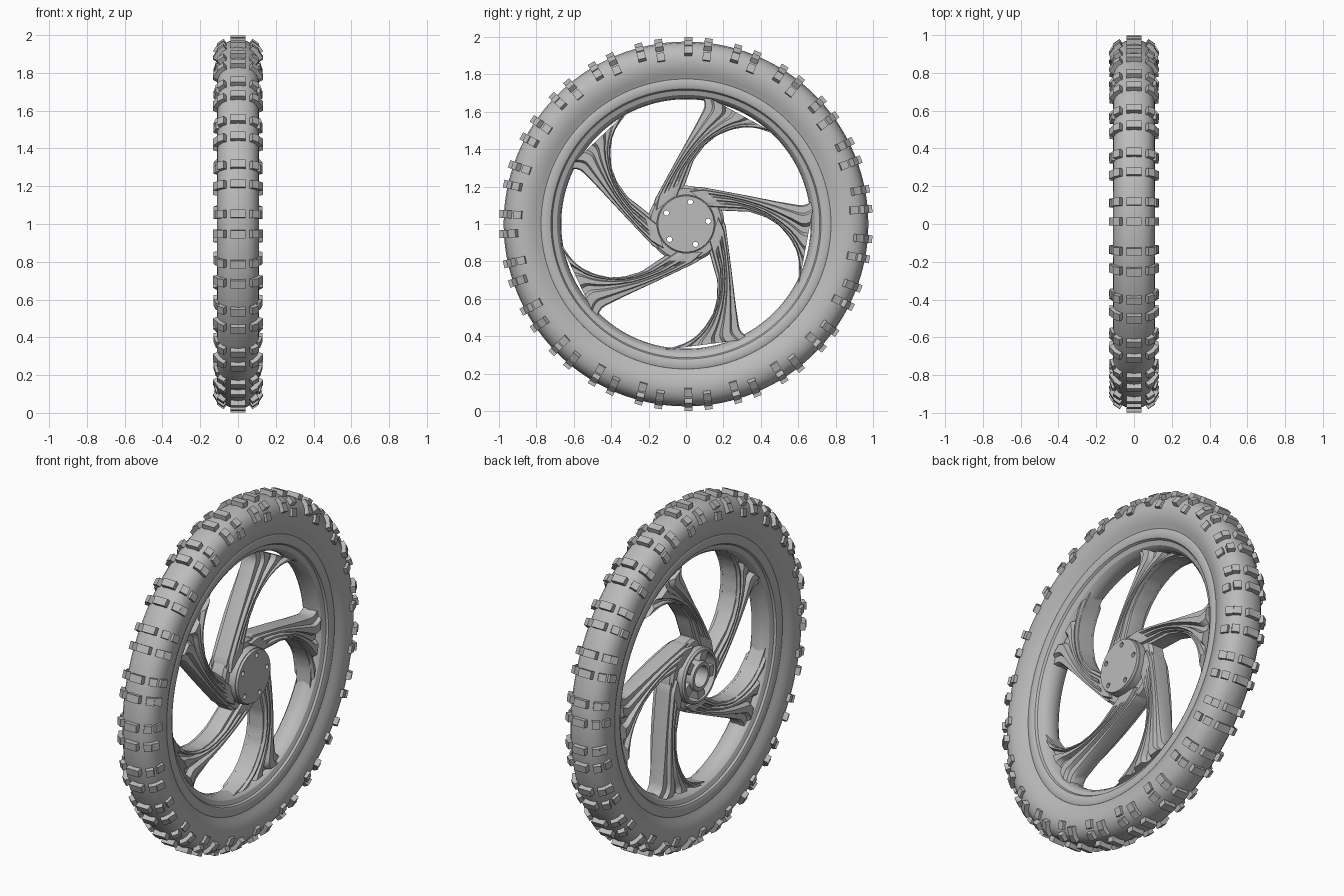
import bpy, bmesh, math
from mathutils import Matrix, Vector

if "Cube" in bpy.data.objects:
    bpy.data.objects.remove(bpy.data.objects["Cube"])

grey = bpy.data.materials.new("plain_grey")
grey.use_nodes = True
grey.diffuse_color = (0.5, 0.5, 0.5, 1)
grey.node_tree.nodes["Principled BSDF"].inputs["Base Color"].default_value = (0.5, 0.5, 0.5, 1)

CENTRE = Matrix.Translation((0, 0, 1))
STEP = math.tau / 5


def finish(bm, name, smooth=None):
    """Turn a bmesh built around the axle into a finished object."""
    bmesh.ops.transform(bm, matrix=CENTRE, verts=bm.verts)
    bmesh.ops.recalc_face_normals(bm, faces=bm.faces)
    mesh = bpy.data.meshes.new(name)
    bm.to_mesh(mesh)
    bm.free()
    mesh.materials.append(grey)
    obj = bpy.data.objects.new(name, mesh)
    bpy.context.collection.objects.link(obj)
    if smooth:
        bpy.ops.object.select_all(action='DESELECT')
        obj.select_set(True)
        bpy.context.view_layer.objects.active = obj
        bpy.ops.object.shade_smooth_by_angle(angle=math.radians(smooth))
    return obj


def lathe(name, profile, segments=96, smooth=30):
    """Revolve a closed (x, radius) outline about the axle."""
    bm = bmesh.new()
    rings = []
    for i in range(segments):
        a = math.tau * i / segments
        rings.append([bm.verts.new((x, r * math.cos(a), r * math.sin(a))) for x, r in profile])
    n = len(profile)
    for i in range(segments):
        p, q = rings[i], rings[(i + 1) % segments]
        for j in range(n):
            k = (j + 1) % n
            bm.faces.new((p[j], p[k], q[k], q[j]))
    return finish(bm, name, smooth)


def mirrored(half):
    return half + [(-x, r) for x, r in reversed(half) if x > 0]


def box(bm, size, pos, tilt, angle):
    """Block at (x, radius), tilted across the tread and turned about the axle."""
    m = (Matrix.Rotation(angle, 4, 'X') @ Matrix.Translation((pos[0], 0, pos[1]))
         @ Matrix.Rotation(tilt, 4, 'Y') @ Matrix.Diagonal((*size, 1)))
    bmesh.ops.create_cube(bm, size=1, matrix=m)


# Tyre carcass
tyre = [(0.074, 0.755), (0.08, 0.772), (0.094, 0.80), (0.106, 0.83), (0.112, 0.865), (0.109, 0.9),
        (0.097, 0.93), (0.077, 0.953), (0.048, 0.968), (0, 0.975)]
lathe("tyre", mirrored(tyre), 128, 40)

# Tread knobs in alternating rows
bm = bmesh.new()
ROWS = 46
for i in range(ROWS):
    a = math.tau * (i + (0.1 if i % 2 else -0.1)) / ROWS
    box(bm, (0.078, 0.042, 0.04), (0, 0.979), 0, a)
    for s in (-1, 1):
        box(bm, (0.042, 0.042, 0.036), (s * 0.083, 0.954), s * 0.6, a)
        r, tilt = ((0.925, 1.0), (0.9, 1.3))[i % 2]
        box(bm, (0.045, 0.042, 0.03), (s * 0.108, r), s * tilt, a)
finish(bm, "tread_knobs")

# Rim with raised lips and a sloping inner barrel
rim = [(0.055, 0.79), (0.082, 0.775), (0.086, 0.766), (0.086, 0.735), (0.08, 0.722), (0.068, 0.715),
       (0.058, 0.69), (0.035, 0.672), (0, 0.667)]
lathe("rim", mirrored(rim), 128, 30)


def sample(points, t):
    """Point at fraction t of a polyline's length."""
    pts = [Vector(p) for p in points]
    left = t * sum((b - a).length for a, b in zip(pts, pts[1:]))
    for a, b in zip(pts, pts[1:]):
        d = (b - a).length
        if left <= d:
            return a.lerp(b, left / d)
        left -= d
    return pts[-1]


# Five swept spokes, lofted from a fluted section between two edge lines
straight = [(0, 0.19), (0.07, 0.2), (0.3, 0.157), (0.5, 0.118), (0.62, 0.098), (0.655, 0.11), (0.69, 0.14)]
swept = [(0.155, 0.075), (0.22, 0.07), (0.34, 0.066), (0.43, 0.035), (0.5, -0.01), (0.555, -0.075),
         (0.59, -0.14), (0.605, -0.2), (0.605, -0.26), (0.6, -0.34)]
# (fraction across, half thickness, groove flag)
section = [(0, 0.03, 0), (0.02, 0.044, 0), (0.12, 0.046, 0), (0.15, 0.066, 0), (0.27, 0.066, 0),
           (0.31, 0.04, 1), (0.39, 0.04, 1), (0.43, 0.066, 0), (0.55, 0.066, 0), (0.59, 0.04, 1),
           (0.67, 0.04, 1), (0.71, 0.064, 0), (0.82, 0.064, 0), (0.86, 0.046, 0),
           (0.98, 0.044, 0), (1, 0.03, 0)]
bm = bmesh.new()
N = 28
for k in range(5):
    rot = Matrix.Rotation(k * STEP, 4, 'X')
    rings = []
    for i in range(N + 1):
        t = i / N
        u, l = sample(straight, t), sample(swept, t)
        deep = min(1, max(0, (t - 0.1) / 0.08))
        upper, lower = [], []
        for f, h, groove in section:
            p = u.lerp(l, f)
            if groove:
                h = 0.066 + (h - 0.066) * deep
            upper.append(bm.verts.new(rot @ Vector((h, p.x, p.y))))
            lower.append(bm.verts.new(rot @ Vector((-h, p.x, p.y))))
        rings.append(upper + lower[::-1])
    for p, q in zip(rings, rings[1:]):
        for j in range(len(p)):
            m = (j + 1) % len(p)
            bm.faces.new((p[j], p[m], q[m], q[j]))
    bm.faces.new(rings[0])
    bm.faces.new(rings[-1])
finish(bm, "spokes", 25)

# Hub: spoke collar, outer shell and bearing sleeve
lathe("spoke_collar", mirrored([(0.05, 0.146), (0.05, 0.19), (0.035, 0.205)]), 64)
lathe("hub_shell", [(0.092, 0.138), (0.092, 0.158), (-0.085, 0.158), (-0.095, 0.15), (-0.095, 0.138)], 64)
lathe("bearing_sleeve", [(0.09, 0.06), (0.09, 0.085), (-0.09, 0.085), (-0.1, 0.08), (-0.1, 0.06)], 64)

# Webs between sleeve and shell, clear of the bolt holes
bm = bmesh.new()
for k in range(5):
    box(bm, (0.15, 0.06, 0.07), (-0.008, 0.112), 0, math.radians(7 - 90 + 36) + k * STEP)
finish(bm, "hub_webs")

# Closed cap, drilled with five bolt holes
bm = bmesh.new()
turn = Matrix.Rotation(math.pi / 2, 4, 'Y')
bmesh.ops.create_cone(bm, cap_ends=True, segments=64, radius1=0.155, radius2=0.15, depth=0.02,
                      matrix=Matrix.Translation((0.095, 0, 0)) @ turn)
cap = finish(bm, "hub_cap")
bm = bmesh.new()
for k in range(5):
    a = math.radians(7) + k * STEP
    pos = Matrix.Translation((0.095, 0.12 * math.cos(a), 0.12 * math.sin(a)))
    bmesh.ops.create_cone(bm, cap_ends=True, segments=20, radius1=0.014, radius2=0.014, depth=0.1,
                          matrix=pos @ turn)
drill = finish(bm, "bolt_hole_cutter")
drill.hide_render = True
mod = cap.modifiers.new("bolt_holes", 'BOOLEAN')
mod.object = drill
mod.operation = 'DIFFERENCE'
mod.solver = 'EXACT'
bpy.context.view_layer.objects.active = cap
bpy.ops.object.modifier_apply(modifier=mod.name)
bpy.data.objects.remove(drill)
